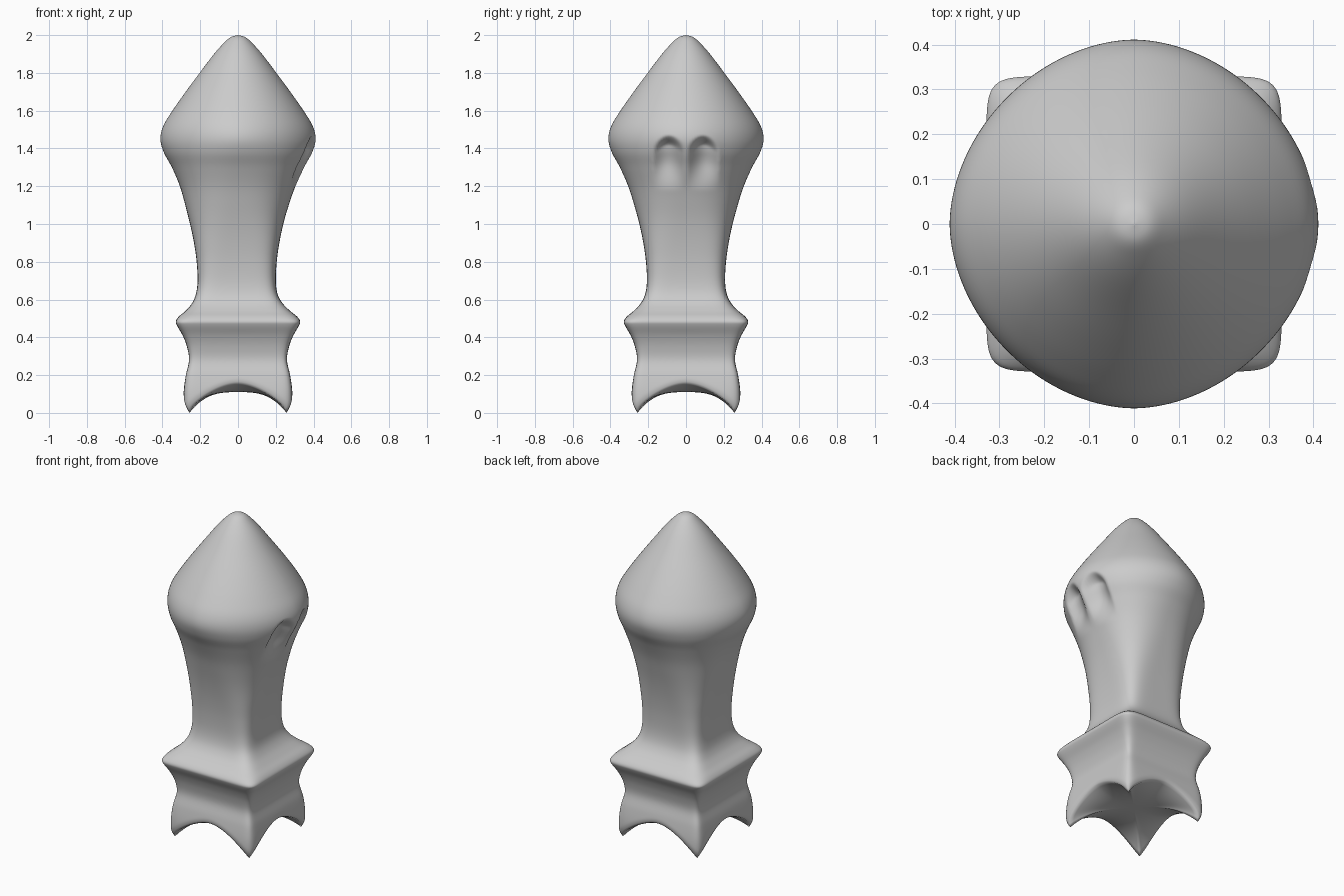
import bpy, bmesh
from math import cos, sin, pi, log2

if "Cube" in bpy.data.objects:
    bpy.data.objects.remove(bpy.data.objects["Cube"])

SEG = 192
# profile: height, half-width across faces, half-width across corners
PROFILE = [
    (2.0, .0, .0), (1.99, .037, .037), (1.96, .073, .073), (1.9, .127, .126), (1.8, .203, .201),
    (1.7, .277, .274), (1.6, .347, .341), (1.52, .395, .385), (1.45, .411, .400),
    (1.38, .393, .390), (1.3, .350, .358), (1.2, .306, .323), (1.1, .274, .298),
    (1.0, .247, .279), (.9, .226, .266), (.8, .212, .257), (.7, .207, .257),
    (.63, .216, .273), (.58, .240, .308), (.54, .277, .360), (.51, .313, .410),
    (.485, .329, .437), (.46, .322, .430), (.41, .293, .394), (.35, .270, .364),
    (.28, .259, .352), (.2, .276, .374), (.12, .287, .386), (.05, .287, .386), (0., .275, .375)]


def catmull(p, steps):
    """Smooth curve through the profile points."""
    q = [p[0]] + p + [p[-1]]
    out = []
    for i in range(1, len(q) - 2):
        for k in range(steps):
            t = k / steps
            out.append(tuple(.5 * (2*b + (c-a)*t + (2*a-5*b+4*c-d)*t*t + (3*b-a-3*c+d)*t**3)
                             for a, b, c, d in zip(*q[i-1:i+3])))
    return out + [p[-1]]


curve = catmull(PROFILE, 5)


def lookup(z):
    for (z1, a1, d1), (z0, a0, d0) in zip(curve, curve[1:]):
        if z >= z0:
            t = min(1, (z - z0) / max(z1 - z0, 1e-6))
            return a0 + (a1-a0)*t, d0 + (d1-d0)*t
    return curve[-1][1:]


def smooth(t):
    t = max(0, min(1, t))
    return t * t * (3 - 2 * t)


def section(th, a, d):
    """Rounded-square section: flat width a, corner radius d."""
    n = 1 / max(.5 - log2(d / a), .04)
    r = a / (abs(cos(th))**n + abs(sin(th))**n)**(1 / n)
    return r * cos(th), r * sin(th)


def socket(y, z):
    """Depth of the twin teardrop sockets on the right side."""
    u = min(1, abs(abs(y) - .092) / .083)
    top = 1.475 - .06 * u * u
    return .058 * (1 - u * u)**1.2 * smooth((top - z) / .06) * smooth((z - 1.17) / .2)


def rim(th):
    """Arched lower edge: high mid-face, low at the feet."""
    c, s = abs(cos(th)), abs(sin(th))
    return .155 * (1 - (min(c, s) / max(c, s))**1.8)


def shift(z):
    return -.007 * smooth((1.3 - z) / .3) * smooth((z - .5) / .15)


bm = bmesh.new()
angles = [2 * pi * i / SEG for i in range(SEG)]
rings = []

# head, neck and flange
upper = [z for z, a, d in curve[1:] if z > .45]
dense = []
for z1, z0 in zip(upper, upper[1:]):
    dense += [z1, (z1 + z0) / 2] if 1.15 < z0 < 1.5 else [z1]
for z in dense + [.45]:
    a, d = lookup(z)
    ring = []
    for th in angles:
        x, y = section(th, a, d)
        if x > 0 and 1.15 < z < 1.5:
            x -= socket(y, z)
        ring.append(bm.verts.new((x + shift(z), y, z)))
    rings.append(ring)

# base skirt running down to the arched rim, its last rows turned in
ROWS = 30
for k in range(1, ROWS + 1):
    t = k / ROWS
    ring = []
    for th in angles:
        z = .45 + (rim(th) - .45) * t
        a, d = lookup(z)
        f = 1 - .03 * max(0, (t - .9) / .1)**2
        x, y = section(th, a * f, d * f)
        ring.append(bm.verts.new((x, y, z)))
    rings.append(ring)

# underside rising from the feet to a flat middle
edge = [v.co.copy() for v in rings[-1]]
for k in range(1, 16):
    s = 1 - k / 16
    rings.append([bm.verts.new((c.x * s, c.y * s, .11 + (c.z - .11) * s**3)) for c in edge])

for r0, r1 in zip(rings, rings[1:]):
    for i in range(SEG):
        j = (i + 1) % SEG
        bm.faces.new((r0[i], r1[i], r1[j], r0[j]))
tip, bottom = bm.verts.new((0, 0, 2)), bm.verts.new((0, 0, .11))
for i in range(SEG):
    j = (i + 1) % SEG
    bm.faces.new((tip, rings[0][i], rings[0][j]))
    bm.faces.new((bottom, rings[-1][j], rings[-1][i]))
bmesh.ops.recalc_face_normals(bm, faces=bm.faces)
for f in bm.faces:
    f.smooth = True

mesh = bpy.data.meshes.new("pointed_post")
bm.to_mesh(mesh)
bm.free()
obj = bpy.data.objects.new("pointed_post", mesh)
bpy.context.collection.objects.link(obj)
